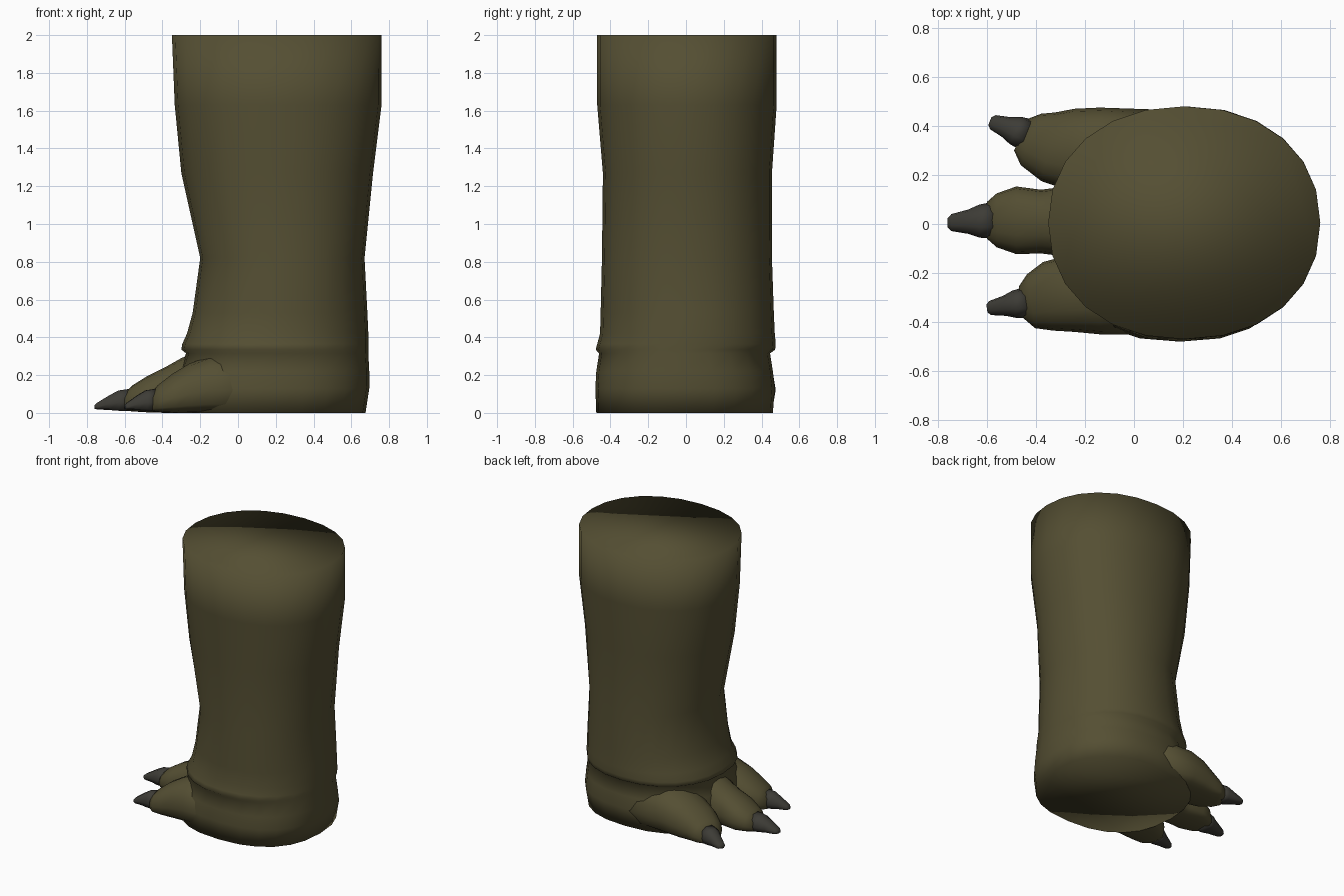
import bpy, bmesh, math

def material(name, rgb):
    m = bpy.data.materials.new(name)
    m.diffuse_color = (*rgb, 1)
    return m

HIDE = material("olive hide", (0.090, 0.078, 0.033))
CLAW = material("dark claw", (0.047, 0.045, 0.037))

def spow(v, e):
    return math.copysign(abs(v) ** e, v)

def loft(name, rings, mat):
    """Skin a closed, smooth surface over rings of equal point count."""
    bm = bmesh.new()
    loops = [[bm.verts.new(p) for p in ring] for ring in rings]
    n = len(loops[0])
    for a, b in zip(loops, loops[1:]):
        for i in range(n):
            j = (i + 1) % n
            bm.faces.new((a[i], a[j], b[j], b[i]))
    bm.faces.new(loops[0][::-1])
    bm.faces.new(loops[-1])
    bmesh.ops.recalc_face_normals(bm, faces=bm.faces)
    for f in bm.faces:
        f.smooth = True
    me = bpy.data.meshes.new(name)
    bm.to_mesh(me)
    bm.free()
    me.materials.append(mat)
    ob = bpy.data.objects.new(name, me)
    bpy.context.collection.objects.link(ob)
    return ob

def level_ring(z, x0, x1, y0, y1, e=2.15, n=24):
    """Horizontal rounded ring filling the given bounds."""
    out = []
    for i in range(n):
        t = 2 * math.pi * i / n
        out.append(((x0 + x1) / 2 + (x1 - x0) / 2 * spow(math.cos(t), 2 / e),
                    (y0 + y1) / 2 + (y1 - y0) / 2 * spow(math.sin(t), 2 / e), z))
    return out

def toe_ring(x, y, w, z0, z1, skew=0, n=16):
    """Upright ring across a toe, domed on top and flatter below."""
    out = []
    for i in range(n):
        t = 2 * math.pi * i / n
        c, s = math.cos(t), math.sin(t)
        dy = w * spow(c, 0.85)
        zm = z0 + (z1 - z0) * 0.4
        z = zm + (z1 - zm) * spow(s, 0.9) if s > 0 else zm + (zm - z0) * spow(s, 0.5)
        out.append((x + skew * dy, y + dy, z))
    return out

# Leg, ankle fold and heel in one skin
leg = [(0.00, -0.33, 0.675, -0.475, 0.46, 2.4),
       (0.13, -0.32, 0.695, -0.48, 0.47, 2.4),
       (0.22, -0.31, 0.695, -0.475, 0.46, 2.3),
       (0.315, -0.275, 0.69, -0.46, 0.445, 2.2),
       (0.335, -0.30, 0.69, -0.478, 0.472, 2.2),
       (0.365, -0.295, 0.69, -0.47, 0.475, 2.2),
       (0.42, -0.27, 0.69, -0.455, 0.47, 2.15),
       (0.53, -0.24, 0.685, -0.452, 0.465, 2.15),
       (0.82, -0.20, 0.67, -0.445, 0.455, 2.15),
       (1.27, -0.30, 0.715, -0.44, 0.455, 2.15),
       (1.63, -0.335, 0.76, -0.47, 0.48, 2.15),
       (2.00, -0.35, 0.76, -0.47, 0.48, 2.15)]
loft("leg", [level_ring(*r) for r in leg], HIDE)

# Toes: x, y, half width, bottom, top, skew
toes = {
    "middle_toe": [(0.10, 0.01, 0.26, 0, 0.32), (-0.20, 0.01, 0.19, 0, 0.33),
                   (-0.30, 0.01, 0.14, 0, 0.29), (-0.38, 0.01, 0.13, 0, 0.245),
                   (-0.48, 0.015, 0.138, 0.003, 0.195), (-0.56, 0.015, 0.11, 0.008, 0.145),
                   (-0.60, 0.015, 0.075, 0.012, 0.105)],
    "left_toe": [(0.15, 0.22, 0.245, 0, 0.31), (-0.14, 0.28, 0.195, 0, 0.305),
                 (-0.26, 0.305, 0.165, 0, 0.26, 0.1), (-0.35, 0.315, 0.14, 0, 0.205, 0.2),
                 (-0.42, 0.345, 0.105, 0.004, 0.15, 0.4), (-0.46, 0.365, 0.065, 0.01, 0.105, 0.45)],
    "right_toe": [(0.15, -0.21, 0.24, 0, 0.31), (-0.14, -0.26, 0.19, 0, 0.305),
                  (-0.26, -0.285, 0.155, 0, 0.26, -0.1), (-0.35, -0.295, 0.14, 0, 0.205, -0.15),
                  (-0.42, -0.315, 0.11, 0.004, 0.15, -0.15), (-0.46, -0.32, 0.065, 0.01, 0.105, -0.15)],
}
for name, rings in toes.items():
    loft(name, [toe_ring(*r) for r in rings], HIDE)

# Claws: base point, tip point, base half width, skew
claws = {"middle_claw": ((-0.575, 0.015), (-0.76, 0.005), 0.075, 0.0),
         "left_claw": ((-0.44, 0.365), (-0.588, 0.42), 0.062, 0.4),
         "right_claw": ((-0.44, -0.32), (-0.60, -0.345), 0.062, -0.15)}
for name, ((bx, by), (tx, ty), w, skew) in claws.items():
    rings = []
    for t, k, z0, z1 in ((0, 1.0, 0.008, 0.13), (0.3, 0.9, 0.01, 0.122),
                         (0.55, 0.66, 0.014, 0.098), (0.92, 0.46, 0.018, 0.055),
                         (1.0, 0.25, 0.022, 0.042)):
        rings.append(toe_ring(bx + (tx - bx) * t, by + (ty - by) * t, w * k, z0, z1, skew, 10))
    loft(name, rings, CLAW)
